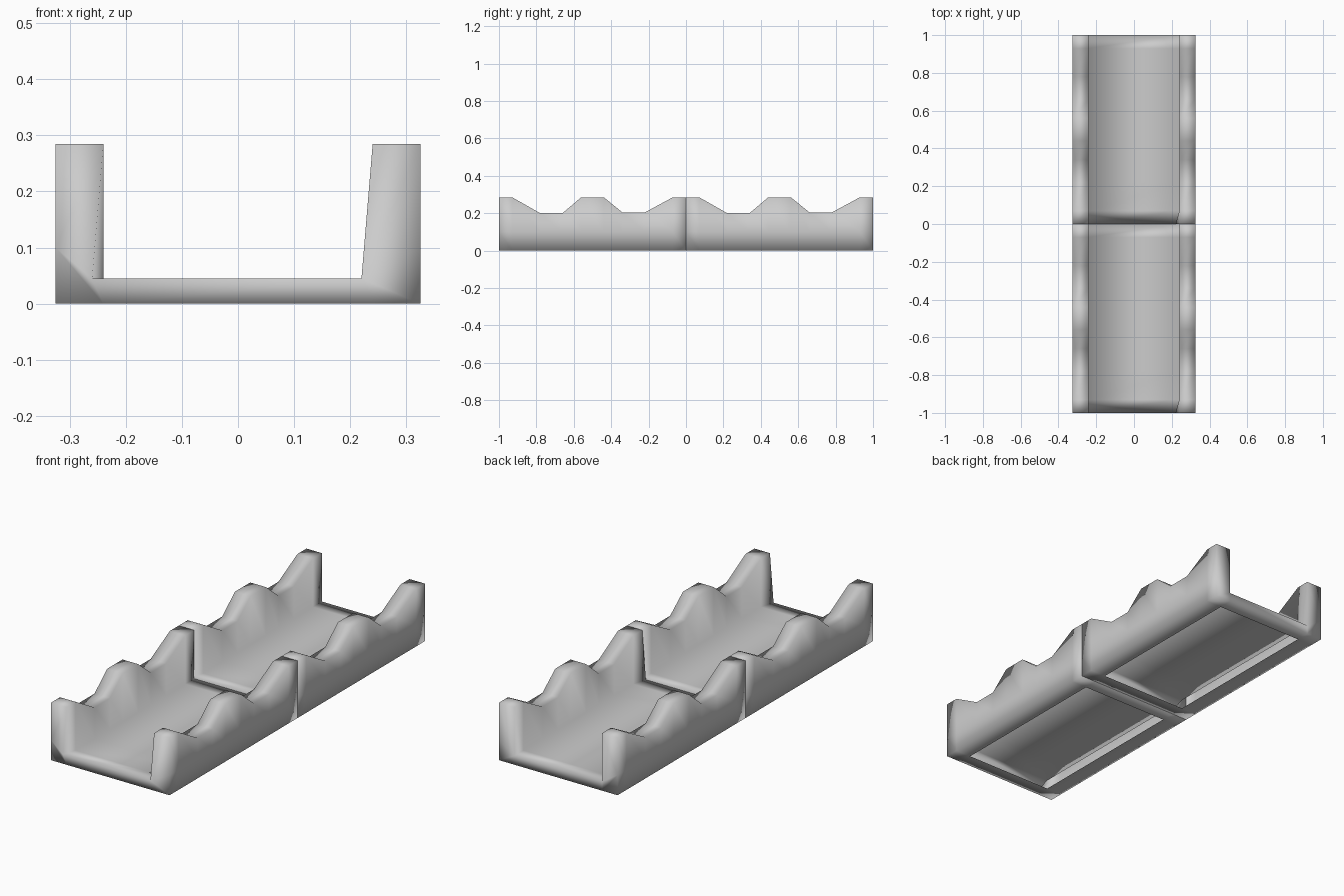
import bpy, bmesh

if "Cube" in bpy.data.objects:
    bpy.data.objects.remove(bpy.data.objects["Cube"])

LENGTH, OUT, INN, FLOOR, BAND = 1.0, 0.325, 0.24, 0.045, 0.10
# (y along the segment, height of the wall top)
STATIONS = [(0, .285), (.07, .285), (.22, .2), (.34, .2), (.44, .285),
            (.56, .285), (.66, .204), (.78, .204), (.93, .285), (1, .285)]


def section(h, shift):
    """Open cross-section, from left rim edge over the trough to right rim edge."""
    return [(-INN, 0), (-OUT, 0), (-OUT, BAND), (-OUT, h), (-INN, h), (-INN + shift, FLOOR),
            (INN + shift, FLOOR), (INN, h), (OUT, h), (OUT, BAND), (OUT, 0), (INN, 0)]


def trough(name, y0):
    bm = bmesh.new()
    rings = []
    for i, (y, h) in enumerate(STATIONS):
        # the floor corners at the front end lean slightly to the left
        shift = -0.02 if i == 0 else 0
        rings.append([bm.verts.new((x, y0 + y * LENGTH, z)) for x, z in section(h, shift)])

    # walls, floor and side rims
    for a, b in zip(rings, rings[1:]):
        for k in range(len(a) - 1):
            bm.faces.new((a[k], a[k + 1], b[k + 1], b[k]))

    # end rims of the open underside
    for a, b in ((rings[0], rings[1]), (rings[-2], rings[-1])):
        bm.faces.new((a[-1], a[0], b[0], b[-1]))

    # end caps: wall ends, corners and floor edge
    for r in (rings[0], rings[-1]):
        for idx in ((2, 3, 4, 5), (0, 1, 2, 5), (0, 5, 6, 11), (6, 7, 8, 9), (6, 9, 10, 11)):
            bm.faces.new([r[i] for i in idx])

    bmesh.ops.recalc_face_normals(bm, faces=bm.faces)
    # make sure the floor faces up
    bm.faces.ensure_lookup_table()
    floor = max(bm.faces, key=lambda f: abs(f.normal.z) * f.calc_area()
                if abs(f.calc_center_median().z - FLOOR) < 1e-4 else 0)
    if floor.normal.z < 0:
        bmesh.ops.reverse_faces(bm, faces=bm.faces)
    for f in bm.faces:
        f.smooth = True

    mesh = bpy.data.meshes.new(name)
    bm.to_mesh(mesh)
    bm.free()
    obj = bpy.data.objects.new(name, mesh)
    bpy.context.collection.objects.link(obj)
    return obj


# two identical segments end to end
trough("front_trough", -1.0)
trough("back_trough", 0.0)
